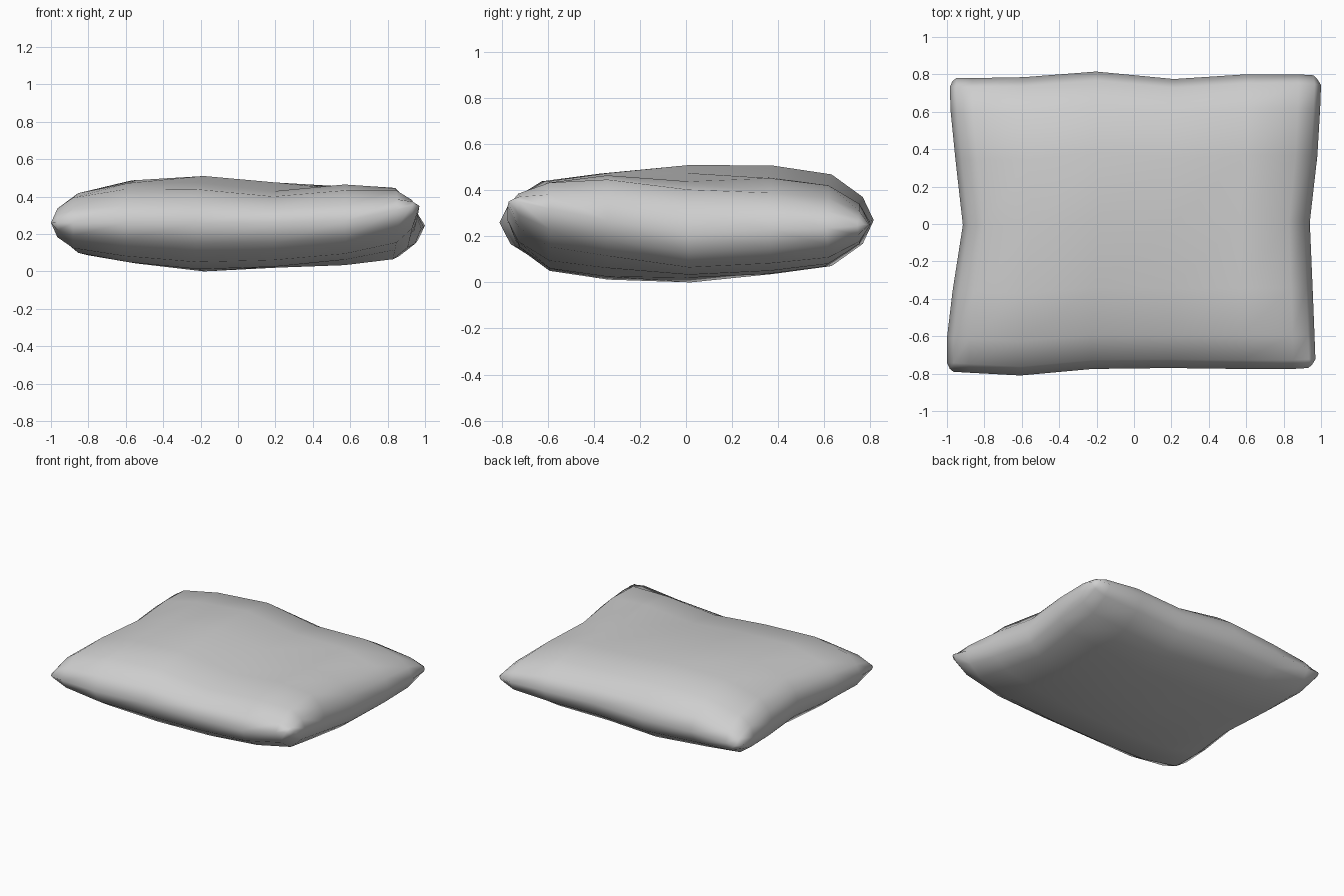
import bpy
import bmesh
from mathutils import Vector

default_cube = bpy.data.objects.get("Cube")
if default_cube:
    bpy.data.objects.remove(default_cube, do_unlink=True)

# Grid stations across the width and the depth, with the puff at each one
across = [-1, -.965, -.88, -.6, -.21, .21, .6, .88, .965, 1]
along = [-1, -.94, -.77, -.45, 0, .45, .77, .94, 1]
puff_across = [0, .4, .7, .9, 1, 1, .92, .75, .42, 0]
puff_along = [0, .42, .8, .95, 1, .97, .82, .42, 0]

# Seam outline: depth of front and back edges, width of side edges
front_y = [-.79, -.79, -.795, -.81, -.775, -.77, -.775, -.775, -.77, -.77]
back_y = [.78, .78, .78, .785, .815, .775, .8, .8, .795, .79]
left_x = [-1, -1, -1, -.97, -.915, -.955, -.98, -.985, -.985]
right_x = [.965, .97, .965, .955, .94, .98, .995, 1, .995]

# Seam heights along the front, back and right edges
front_z = [.26, .26, .26, .26, .26, .26, .27, .33, .35, .36]
back_z = [.26, .26, .26, .27, .27, .26, .26, .25, .25, .25]
left_z = .26
right_z = [.36, .35, .32, .27, .21, .23, .235, .245, .25]

# Panel heights per column at the front, middle and back, with a fold
# right of the centre and a raised front corner
top_rows = ([.5, .5, .5, .51, .487, .44, .5, .525, .52, .52],
            [.5, .5, .5, .515, .51, .475, .46, .47, .47, .47],
            [.5, .5, .5, .52, .515, .465, .48, .45, .45, .45])
bottom_rows = ([.02, .02, .02, .015, 0, .015, .04, .06, .07, .07],
               [.02, .02, .015, .02, 0, .02, .02, .02, .02, .02],
               [.02, .02, .02, .03, .03, .03, .03, .03, .03, .03])

last_col, last_row = len(across) - 1, len(along) - 1


def mix(a, b, t):
    return a + (b - a) * t


def seam_point(i, j):
    """Blend the four seam edges into a sheet through the middle."""
    s, t = (across[i] + 1) / 2, (along[j] + 1) / 2
    x = mix(left_x[j], right_x[j], s)
    y = mix(front_y[i], back_y[i], t)
    corners = mix(mix(front_z[0], front_z[-1], s),
                  mix(back_z[0], back_z[-1], s), t)
    z = mix(front_z[i], back_z[i], t) + mix(left_z, right_z[j], s) - corners
    # Round off the four corners
    if i in (0, last_col) and j in (0, last_row):
        x *= .985
        y *= .98
    return Vector((x, y, z))


def panel_height(i, j, rows):
    """Height of a fully puffed panel, blended from the middle outwards."""
    front, middle, back = rows
    outer = front if along[j] < 0 else back
    return mix(middle[i], outer[i], min(abs(along[j] / along[3]), 1))


bm = bmesh.new()
seam = {}


def add_vertex(i, j, rows):
    on_seam = i in (0, last_col) or j in (0, last_row)
    if on_seam and (i, j) in seam:
        return seam[i, j]
    point = seam_point(i, j)
    puff = puff_across[i] * puff_along[j]
    point.z = mix(point.z, panel_height(i, j, rows), puff)
    vertex = bm.verts.new(point)
    if on_seam:
        seam[i, j] = vertex
    return vertex


# Top and bottom panels share the seam vertices
for rows in (top_rows, bottom_rows):
    panel = [[add_vertex(i, j, rows) for j in range(last_row + 1)]
             for i in range(last_col + 1)]
    for i in range(last_col):
        for j in range(last_row):
            quad = [panel[i][j], panel[i + 1][j],
                    panel[i + 1][j + 1], panel[i][j + 1]]
            bm.faces.new(quad if rows is top_rows else quad[::-1])

# Rest the cushion on the ground
lowest = min(v.co.z for v in bm.verts)
for v in bm.verts:
    v.co.z -= lowest
for face in bm.faces:
    face.smooth = True

mesh = bpy.data.meshes.new("pillow")
bm.to_mesh(mesh)
bm.free()

# Plain fabric
fabric = bpy.data.materials.new("grey_fabric")
fabric.use_nodes = True
colour = (.62, .62, .62, 1)
fabric.diffuse_color = colour
fabric.node_tree.nodes["Principled BSDF"].inputs["Base Color"].default_value = colour
mesh.materials.append(fabric)

pillow = bpy.data.objects.new("pillow", mesh)
bpy.context.collection.objects.link(pillow)
